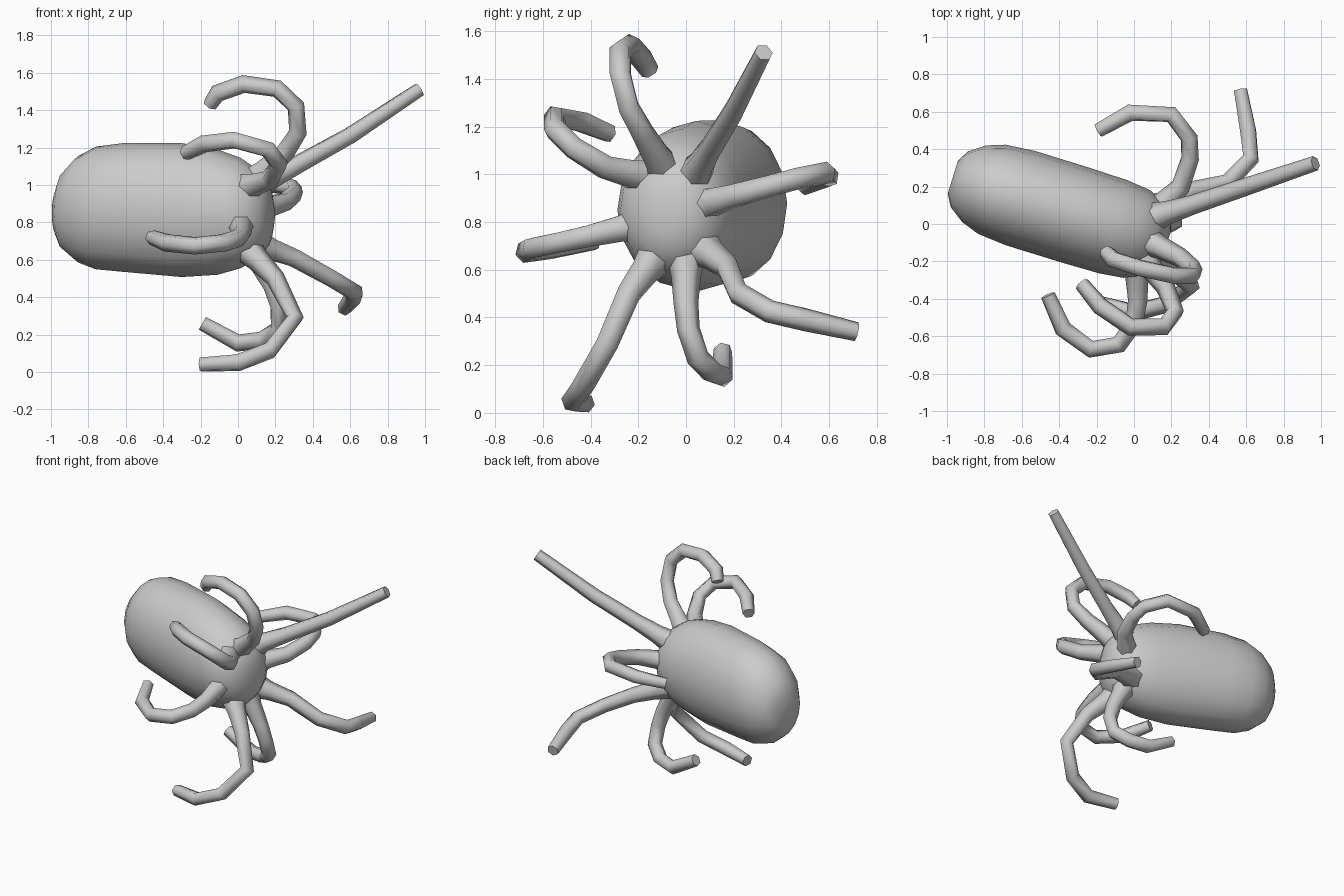
import bpy, bmesh
from math import sin, cos, pi
from mathutils import Vector

if "Cube" in bpy.data.objects:
    bpy.data.objects.remove(bpy.data.objects["Cube"])


def smooth(obj, angle):
    bpy.ops.object.select_all(action='DESELECT')
    obj.select_set(True)
    bpy.context.view_layer.objects.active = obj
    bpy.ops.object.shade_smooth_by_angle(angle=angle)


# Body: elliptical rings lofted along a slanted axis
# (distance along axis, half width, half height, centre height)
RINGS = [(-1.0, .09, .12, .85), (-.965, .155, .205, .86), (-.88, .215, .285, .87),
         (-.78, .25, .328, .877), (-.62, .264, .345, .88), (-.3, .264, .358, .866),
         (-.1, .26, .335, .855), (.03, .245, .295, .85), (.12, .205, .24, .845),
         (.175, .14, .17, .84), (.2, .07, .08, .84)]
AXIS, SIDE = Vector((.955, -.295, 0)), Vector((.295, .955, 0))
N = 16
bm = bmesh.new()
loops = []
for s, w, h, zc in RINGS:
    c = AXIS * s + SIDE * -.047 + Vector((0, 0, zc))
    loops.append([bm.verts.new(c + SIDE * w * cos(2 * pi * i / N)
                               + Vector((0, 0, h * sin(2 * pi * i / N)))) for i in range(N)])
for a, b in zip(loops, loops[1:]):
    for i in range(N):
        j = (i + 1) % N
        bm.faces.new((a[i], a[j], b[j], b[i]))
bm.faces.new(loops[0])
bm.faces.new(loops[-1])
bmesh.ops.recalc_face_normals(bm, faces=bm.faces)
mesh = bpy.data.meshes.new("body")
bm.to_mesh(mesh)
bm.free()
body = bpy.data.objects.new("body", mesh)
bpy.context.collection.objects.link(body)
smooth(body, 1.05)


# Tentacles: low-sided tubes along bent paths, flared where they leave the body
def tentacle(name, pts):
    cu = bpy.data.curves.new(name, 'CURVE')
    cu.dimensions = '3D'
    cu.bevel_depth = 1.0
    cu.bevel_resolution = 1
    cu.use_fill_caps = True
    sp = cu.splines.new('POLY')
    p0, p1 = Vector(pts[0]), Vector(pts[1])
    path = [p0, p0.lerp(p1, .5)] + [Vector(p) for p in pts[1:]]
    sp.points.add(len(path) - 1)
    for k, p in enumerate(path):
        sp.points[k].co = (*p, 1)
        sp.points[k].radius = (.09, .062, .052)[k] if k < 3 else .048
    sp.points[-1].radius = .04
    obj = bpy.data.objects.new(name, cu)
    bpy.context.collection.objects.link(obj)
    bpy.ops.object.select_all(action='DESELECT')
    obj.select_set(True)
    bpy.context.view_layer.objects.active = obj
    bpy.ops.object.convert(target='MESH')
    smooth(bpy.context.view_layer.objects.active, 1.15)


tentacle("top_front_tentacle", [(.03, -.07, .98), (.25, -.18, 1.17), (.32, -.24, 1.28), (.31, -.275, 1.42),
                                (.21, -.275, 1.515), (.03, -.235, 1.54), (-.11, -.19, 1.49), (-.15, -.15, 1.43)])
tentacle("upper_front_tentacle", [(.02, -.14, .98), (.17, -.34, 1.03), (.22, -.47, 1.11), (.16, -.55, 1.19),
                                  (-.02, -.55, 1.24), (-.18, -.44, 1.22), (-.28, -.32, 1.17)])
tentacle("side_front_tentacle", [(.01, -.15, .8), (.02, -.41, .74), (0, -.53, .715), (-.08, -.645, .69),
                                 (-.23, -.67, .675), (-.38, -.56, .69), (-.46, -.38, .72)])
tentacle("lower_front_tentacle", [(.03, -.11, .68), (.2, -.24, .5), (.305, -.33, .29), (.17, -.43, .115),
                                  (0, -.475, .05), (-.2, -.42, .04)])
tentacle("bottom_tentacle", [(.06, 0, .68), (.18, 0, .46), (.215, .01, .35), (.215, .05, .23),
                             (.13, .11, .17), (0, .15, .155), (-.19, .155, .26)])
tentacle("lower_back_tentacle", [(.06, .06, .7), (.3, .175, .61), (.5, .22, .5), (.625, .35, .425),
                                 (.61, .5, .39), (.57, .715, .34)])
tentacle("side_back_tentacle", [(.07, .03, .86), (.25, .2, .91), (.3, .35, .95), (.295, .46, .98),
                                (.2, .585, 1.005), (-.02, .595, .99), (-.19, .5, .95)])
tentacle("straight_tentacle", [(.05, .02, .97), (.32, .105, 1.11), (.6, .2, 1.265), (.97, .325, 1.51)])
